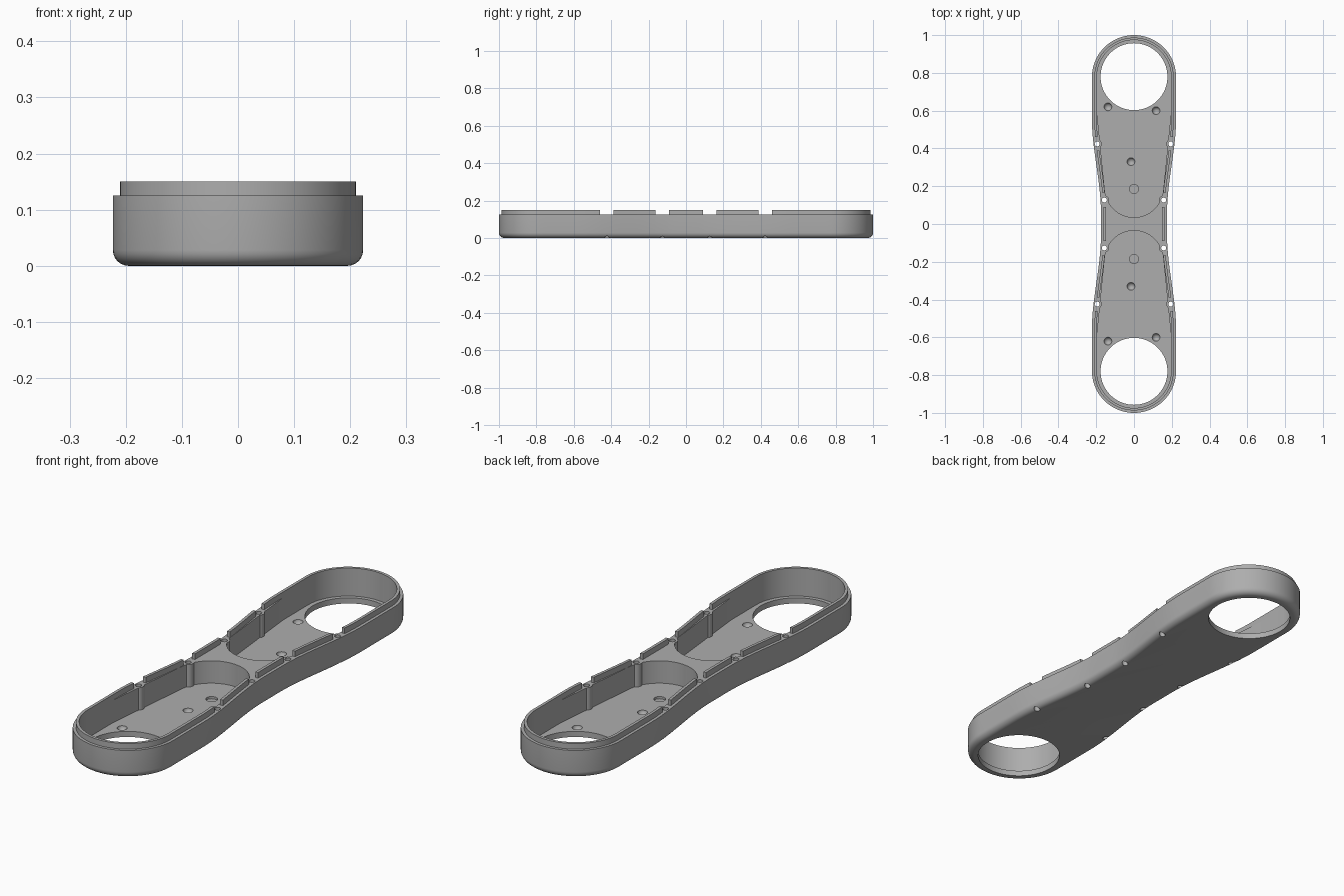
import bpy, bmesh, math
from math import sin, cos, pi
from mathutils import Vector

if "Cube" in bpy.data.objects:
    bpy.data.objects.remove(bpy.data.objects["Cube"])

# One grey plastic for everything
grey = bpy.data.materials.new("grey plastic")
grey.use_nodes = True
colour = (0.42, 0.42, 0.42, 1)
grey.diffuse_color = colour
grey.node_tree.nodes["Principled BSDF"].inputs["Base Color"].default_value = colour

END_R, END_Y, WAIST = 0.223, 0.777, 0.175
RIM, LIP_TOP, FLOOR, FILLET = 0.125, 0.15, 0.025, 0.028
SCREWS = [(0.195, 0.424), (0.157, 0.127)]
GAP = 0.036


def half_width(y):
    t = min(max((abs(y) - 0.06) / 0.5, 0), 1)
    return WAIST + (END_R - WAIST) * t * t * (3 - 2 * t)


# Samples up one side, including the places where the lip is interrupted
breaks = [s * (y + e) for _, y in SCREWS for e in (-GAP, GAP) for s in (-1, 1)]
side_ys = sorted(set(breaks + [END_Y * i / 24 for i in range(-24, 25)]))


def outline(d):
    """Closed plan outline, inset by d, counter-clockwise from the lower +x corner."""
    arc = [(i * pi / 40) for i in range(1, 40)]
    r = END_R - d
    right = [(half_width(y) - d, y) for y in side_ys]
    top = [(r * cos(a), END_Y + r * sin(a)) for a in arc]
    half = right + top
    return half + [(-x, -y) for x, y in half]


def finish(name, bm):
    bmesh.ops.recalc_face_normals(bm, faces=bm.faces)
    mesh = bpy.data.meshes.new(name)
    bm.to_mesh(mesh)
    bm.free()
    mesh.materials.append(grey)
    ob = bpy.data.objects.new(name, mesh)
    bpy.context.collection.objects.link(ob)
    return ob


def loft(name, rings):
    """Solid through stacked rings of (points, z)."""
    bm = bmesh.new()
    loops = [[bm.verts.new((x, y, z)) for x, y in pts] for pts, z in rings]
    n = len(loops[0])
    for a, b in zip(loops, loops[1:]):
        for i in range(n):
            j = (i + 1) % n
            bm.faces.new((a[i], a[j], b[j], b[i]))
    bm.faces.new(loops[0][::-1])
    bm.faces.new(loops[-1])
    return finish(name, bm)


def cylinder(x, y, r, z0, z1, n=32):
    pts = [(x + r * cos(2 * pi * i / n), y + r * sin(2 * pi * i / n)) for i in range(n)]
    return loft("cutter", [(pts, z0), (pts, z1)])


def cut(target, cutter):
    cutter.hide_render = True
    mod = target.modifiers.new("cut", 'BOOLEAN')
    mod.operation, mod.solver, mod.object = 'DIFFERENCE', 'EXACT', cutter
    bpy.context.view_layer.objects.active = target
    bpy.ops.object.modifier_apply(modifier=mod.name)
    bpy.data.objects.remove(cutter)


def smooth(ob):
    bpy.ops.object.select_all(action='DESELECT')
    ob.select_set(True)
    bpy.context.view_layer.objects.active = ob
    bpy.ops.object.shade_smooth_by_angle(angle=math.radians(30))


# Case body with rounded bottom edge
angles = [i * pi / 12 for i in range(7)]
rings = [(outline(FILLET * (1 - sin(a))), FILLET * (1 - cos(a))) for a in angles]
body = loft("case_body", rings + [(outline(0), RIM)])

# Plan of one pocket: wide round end tapering to a smaller round end
POCKET_R, SMALL_R, SMALL_Y, SHOULDER = 0.197, 0.155, 0.19, 0.6
dx, dy = POCKET_R, SHOULDER - SMALL_Y
tangent = math.atan2(dy, dx) - math.acos(SMALL_R / math.hypot(dx, dy))
pocket = [(POCKET_R * cos(i * pi / 40), END_Y + POCKET_R * sin(i * pi / 40)) for i in range(41)]
pocket.append((-POCKET_R, SHOULDER))
for i in range(33):
    a = pi - tangent + (pi + 2 * tangent) * i / 32
    pocket.append((SMALL_R * cos(a), SMALL_Y + SMALL_R * sin(a)))
pocket.append((POCKET_R, SHOULDER))

DIMPLES = [(-0.138, 0.62), (0.117, 0.6), (-0.016, 0.33)]
for s in (1, -1):
    # Pocket, leaving the screw bosses standing
    plan = [(x, s * y) for x, y in pocket]
    cutter = loft("pocket_cutter", [(plan, FLOOR), (plan, 0.2)])
    for x, y in SCREWS:
        for m in (1, -1):
            cut(cutter, cylinder(m * x, s * y, 0.024, 0, 0.3))
    cut(body, cutter)
    # Large round opening and shallow round recess in the floor
    cut(body, cylinder(0, s * 0.78, 0.177, -0.1, 0.1, 96))
    cut(body, cylinder(0, s * 0.186, 0.024, FLOOR - 0.01, 0.1))
    # Rounded dimples in the floor
    for x, y in DIMPLES:
        bm = bmesh.new()
        bmesh.ops.create_uvsphere(bm, u_segments=24, v_segments=12, radius=0.021)
        bmesh.ops.translate(bm, verts=bm.verts, vec=Vector((x, s * y, FLOOR + 0.002)))
        cut(body, finish("dimple_cutter", bm))
    # Screw holes
    for x, y in SCREWS:
        for m in (1, -1):
            cut(body, cylinder(m * x, s * y, 0.013, -0.1, 0.3, 24))
smooth(body)

# Raised lip, broken at every screw
outer, inner = outline(0.013), outline(0.026)
n = len(outer)
stops = [side_ys.index(y) for y in sorted(breaks)]
stops += [i + n // 2 for i in stops]
runs = [(stops[i], stops[(i + 1) % len(stops)]) for i in range(1, len(stops), 2)]
for number, (a, b) in enumerate(runs, 1):
    b = b if b > a else b + n
    ids = [i % n for i in range(a, b + 1)]
    strip = [outer[i] for i in ids] + [inner[i] for i in reversed(ids)]
    smooth(loft(f"lip_{number}", [(strip, RIM), (strip, LIP_TOP)]))
